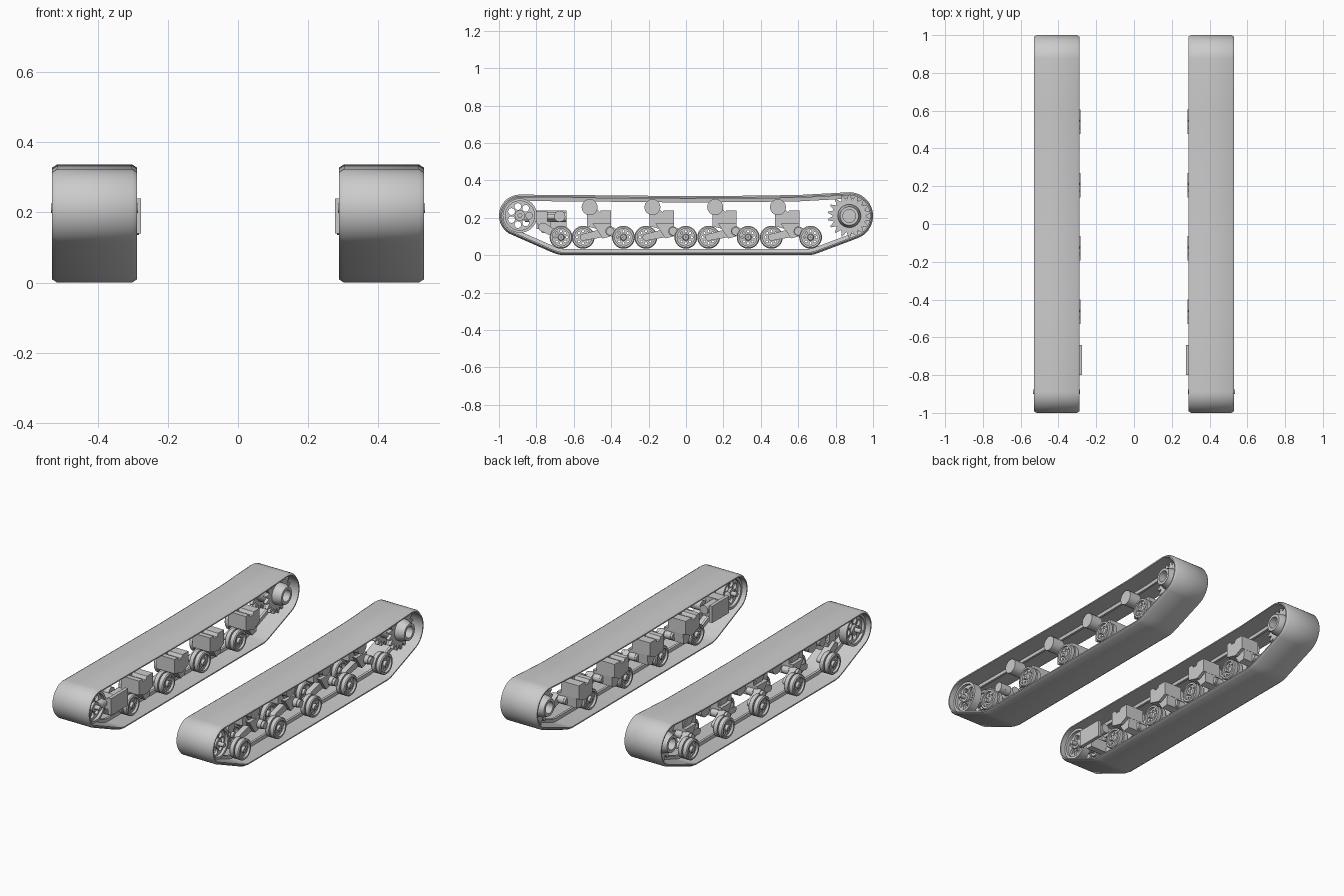
import bpy, bmesh, math
from math import sin, cos, pi
from mathutils import Vector

cube = bpy.data.objects.get("Cube")
if cube:
    bpy.data.objects.remove(cube, do_unlink=True)

steel = bpy.data.materials.new("grey_steel")
steel.use_nodes = True
STEEL = (0.6, 0.6, 0.6, 1)
steel.diffuse_color = STEEL
steel.node_tree.nodes["Principled BSDF"].inputs["Base Color"].default_value = STEEL


def finish(name, bm, smooth=True):
    """Turn a left-side part into an object mirrored to the right side."""
    bmesh.ops.recalc_face_normals(bm, faces=bm.faces)
    me = bpy.data.meshes.new(name)
    bm.to_mesh(me)
    bm.free()
    me.materials.append(steel)
    ob = bpy.data.objects.new(name, me)
    bpy.context.collection.objects.link(ob)
    mod = ob.modifiers.new("Mirror", "MIRROR")
    mod.use_mirror_merge = False
    if smooth:
        bpy.ops.object.select_all(action="DESELECT")
        ob.select_set(True)
        bpy.context.view_layer.objects.active = ob
        bpy.ops.object.shade_smooth_by_angle(angle=math.radians(35))
    return ob


def circle(y, z, r, n=24, start=0.0, end=2 * pi):
    return [(y + r * cos(start + (end - start) * i / n),
             z + r * sin(start + (end - start) * i / n)) for i in range(n)]


def add_prism(bm, pts, x0, x1):
    a = [bm.verts.new((x0, y, z)) for y, z in pts]
    b = [bm.verts.new((x1, y, z)) for y, z in pts]
    bm.faces.new(a)
    bm.faces.new(b[::-1])
    for i in range(len(pts)):
        j = (i + 1) % len(pts)
        bm.faces.new((a[i], a[j], b[j], b[i]))


def prism(name, pts, x0, x1, smooth=True):
    bm = bmesh.new()
    add_prism(bm, pts, x0, x1)
    return finish(name, bm, smooth)


def lathe(name, profile, y, z, n=32):
    """Closed (x, radius) ring profile spun about an axle along x."""
    bm = bmesh.new()
    rings = [[bm.verts.new((x, y + r * cos(2 * pi * i / n), z + r * sin(2 * pi * i / n)))
              for i in range(n)] for x, r in profile]
    for k in range(len(rings)):
        a, b = rings[k], rings[(k + 1) % len(rings)]
        for i in range(n):
            j = (i + 1) % n
            bm.faces.new((a[i], a[j], b[j], b[i]))
    return finish(name, bm)


def link(name, p, q, rp, rq, x0, x1):
    """Rounded arm joining two pivots."""
    ang = math.atan2(q[1] - p[1], q[0] - p[0])
    pts = circle(*p, rp, 10, ang + pi / 2, ang + 1.6 * pi) + circle(*q, rq, 10, ang - pi / 2, ang + pi / 2)
    return prism(name, pts, x0, x1)


def rod(name, a, b, r):
    a, b = Vector(a), Vector(b)
    bm = bmesh.new()
    bmesh.ops.create_cone(bm, cap_ends=True, segments=16, radius1=r, radius2=r, depth=(b - a).length)
    bmesh.ops.rotate(bm, verts=bm.verts, matrix=Vector((0, 0, 1)).rotation_difference(b - a).to_matrix())
    bmesh.ops.translate(bm, verts=bm.verts, vec=(a + b) / 2)
    return finish(name, bm)


def box(y0, y1, z0, z1):
    return [(y0, z0), (y1, z0), (y1, z1), (y0, z1)]


def holed_disc(name, y, z, r_in, r_out, count, hole, x0, x1):
    """Wheel web pierced by round holes between radial spokes."""
    bm = bmesh.new()
    n, half = 8, pi / count
    mid = (r_in + r_out) / 2
    for s in range(count):
        base = 2 * pi * s / count
        loops = []
        for x in (x0, x1):
            inner, outer = [], []
            for i in range(n * 4):
                side, t = divmod(i, n)
                t = 2 * t / n - 1
                a, r = [(t * half, r_in), (half, mid + t * (r_out - mid)),
                        (-t * half, r_out), (-half, mid - t * (r_out - mid))][side]
                phi = math.atan2(r * sin(a), r * cos(a) - mid)
                hy, hz = mid + hole * cos(phi), hole * sin(phi)
                for ring, u, v in ((outer, r * cos(a), r * sin(a)), (inner, hy, hz)):
                    ring.append(bm.verts.new((x, y + u * cos(base) - v * sin(base),
                                              z + u * sin(base) + v * cos(base))))
            loops.append((outer, inner))
        (o0, i0), (o1, i1) = loops
        for i in range(n * 4):
            j = (i + 1) % (n * 4)
            for quad in ((o0[i], o0[j], i0[j], i0[i]), (o1[i], i1[i], i1[j], o1[j]),
                         (i0[i], i0[j], i1[j], i1[i])):
                bm.faces.new(quad)
    bmesh.ops.remove_doubles(bm, verts=bm.verts, dist=0.0002)
    return finish(name, bm)


# Track belt: side outline as (y, z), swept with a chamfered section and guide ridge
IDLER, SPROCKET = (-0.888, 0.212), (0.873, 0.21)
path = circle(*IDLER, 0.112, 20, pi / 2, pi * 1.37)
path += [(-0.72, 0.017), (-0.69, 0.006), (-0.66, 0), (0.66, 0), (0.69, 0.006), (0.72, 0.017)]
path += circle(*SPROCKET, 0.127, 22, -pi * 0.37, pi * 0.53)
path += [(0.6, 0.322), (0.3, 0.318), (0, 0.316), (-0.4, 0.32)]
section = [(0.288, 0.016), (0.288, 0.009), (0.302, 0), (0.516, 0), (0.53, 0.009), (0.53, 0.016),
           (0.419, 0.016), (0.416, 0.034), (0.402, 0.034), (0.399, 0.016)]
bm = bmesh.new()
rows = []
for i, p in enumerate(path):
    before, after = Vector(path[i - 1]), Vector(path[(i + 1) % len(path)])
    t = ((Vector(p) - before).normalized() + (after - Vector(p)).normalized()).normalized()
    rows.append([bm.verts.new((x, p[0] - t.y * d, p[1] + t.x * d)) for x, d in section])
for i in range(len(rows)):
    a, b = rows[i - 1], rows[i]
    for k in range(len(section)):
        bm.faces.new((a[k - 1], a[k], b[k], b[k - 1]))
finish("track_belt", bm)


# Road wheels: outer row of five, inner row of four, overlapping
def road_wheel(name, y, x_face, out):
    tyre = [(0, 0.046), (0, 0.056), (0.005, 0.061), (0.028, 0.061), (0.028, 0.05), (0.036, 0.05),
            (0.036, 0.061), (0.059, 0.061), (0.064, 0.056), (0.064, 0.046)]
    hub = [(0, 0.003), (0, 0.014), (0.006, 0.018), (0.06, 0.018), (0.064, 0.003)]
    lathe(name + "_tyre", [(x_face - out * x, r) for x, r in tyre], y, 0.096)
    lathe(name + "_hub", [(x_face - out * x, r) for x, r in hub], y, 0.096, 20)
    holed_disc(name + "_web", y, 0.096, 0.017, 0.047, 8, 0.006, x_face - out * 0.014, x_face - out * 0.03)


for i in range(5):
    road_wheel(f"outer_wheel_{i + 1}", -0.668 + i * 0.3335, 0.515, 1)

# Suspension units: inner wheel, bracket, rocking arms and return roller
for i in range(4):
    s = i * 0.3355
    n = i + 1
    road_wheel(f"inner_wheel_{n}", -0.55 + s, 0.303, -1)
    pivot = (-0.405 + s, 0.128)
    prism(f"bracket_upper_{n}", [(-0.53 + s, 0.155), (-0.455 + s, 0.135), (-0.4 + s, 0.16), (-0.4 + s, 0.24),
          (-0.455 + s, 0.24), (-0.465 + s, 0.222), (-0.49 + s, 0.222), (-0.5 + s, 0.24), (-0.53 + s, 0.24)],
          0.282, 0.4, False)
    prism(f"bracket_lower_{n}", [(-0.5 + s, 0.17), (-0.445 + s, 0.09), (-0.405 + s, 0.1), (-0.4 + s, 0.17)],
          0.3, 0.425, False)
    link(f"inner_arm_{n}", (-0.55 + s, 0.096), pivot, 0.018, 0.024, 0.372, 0.405)
    link(f"outer_arm_{n}", (-0.334 + s, 0.096), pivot, 0.018, 0.026, 0.415, 0.45)
    rod(f"pivot_pin_{n}", (0.36, *pivot), (0.465, *pivot), 0.022)
    link(f"roller_arm_{n}", (-0.515 + s, 0.258), (-0.44 + s, 0.17), 0.02, 0.028, 0.375, 0.405)
    rod(f"return_roller_{n}", (0.4, -0.515 + s, 0.257), (0.475, -0.515 + s, 0.257), 0.043)

# Front idler: twin pierced wheels on one axle
for side, x in (("inner", 0.34), ("outer", 0.475)):
    lathe(f"idler_{side}_rim", [(x - 0.025, 0.078), (x - 0.025, 0.092), (x + 0.025, 0.092), (x + 0.025, 0.078)],
          *IDLER, 40)
    holed_disc(f"idler_{side}_web", *IDLER, 0.02, 0.079, 7, 0.018, x - 0.008, x + 0.008)
    rod(f"idler_{side}_hub", (x - 0.022, *IDLER), (x + 0.022, *IDLER), 0.028)
rod("idler_axle", (0.285, *IDLER), (0.534, *IDLER), 0.013)

# Track tensioner and leading wheel arm
prism("tensioner_plate", box(-0.8, -0.64, 0.14, 0.24), 0.276, 0.296, False)
prism("tensioner_block", box(-0.8, -0.74, 0.17, 0.235), 0.29, 0.43, False)
rod("tensioner_screw", (0.4, -0.86, 0.205), (0.4, -0.65, 0.205), 0.014)
rod("tensioner_cylinder", (0.33, -0.86, 0.205), (0.33, -0.64, 0.205), 0.026)
rod("tensioner_nut", (0.36, -0.675, 0.208), (0.43, -0.675, 0.208), 0.03)
link("tensioner_fork", IDLER, (-0.77, 0.2), 0.026, 0.022, 0.385, 0.425)
link("leading_arm", (-0.668, 0.096), (-0.765, 0.15), 0.018, 0.024, 0.405, 0.45)
prism("leading_mount", [(-0.8, 0.18), (-0.77, 0.12), (-0.73, 0.12), (-0.72, 0.18)], 0.3, 0.43, False)

# Rear sprocket: two toothed rings, drum and hollow hub
TEETH = 18
for side, x in (("inner", 0.355), ("outer", 0.455)):
    bm = bmesh.new()
    pts = [(SPROCKET[0] + r * cos(a), SPROCKET[1] + r * sin(a)) for k in range(TEETH)
           for r, a in ((0.086, 2 * pi * k / TEETH), (0.116, 2 * pi * (k + 0.42) / TEETH),
                        (0.116, 2 * pi * (k + 0.58) / TEETH))]
    add_prism(bm, pts, x - 0.01, x + 0.01)
    finish(f"sprocket_{side}_teeth", bm, False)
lathe("sprocket_drum", [(0.35, 0.03), (0.35, 0.07), (0.46, 0.07), (0.46, 0.03)], *SPROCKET)
lathe("sprocket_hub", [(0.29, 0.034), (0.29, 0.05), (0.32, 0.062), (0.48, 0.062), (0.505, 0.052),
      (0.52, 0.05), (0.52, 0.034)], *SPROCKET)
